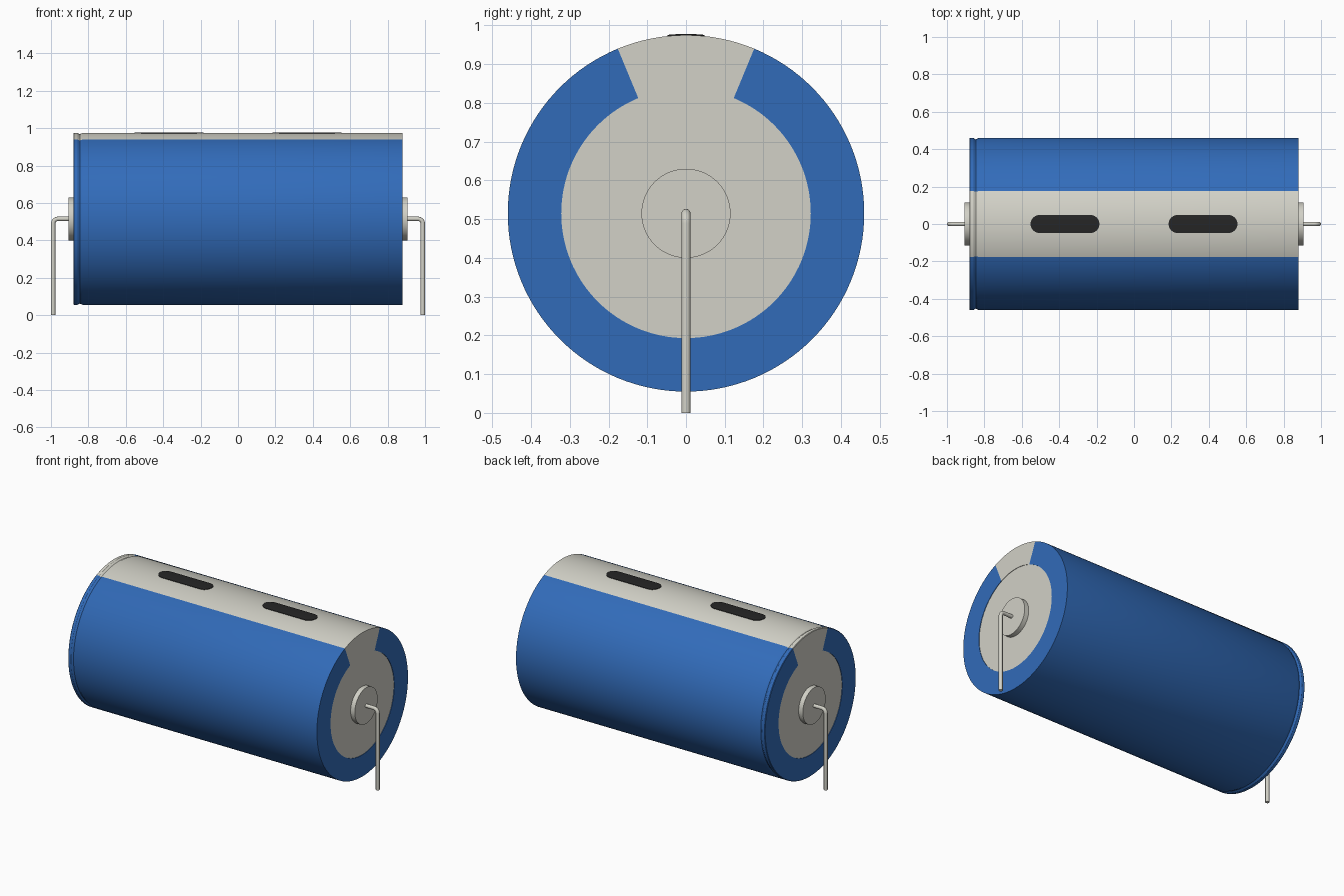
import bpy
import bmesh
from math import sin, cos, pi, atan2, radians, sqrt
from mathutils import Vector

AXIS_Z = 0.515
RADIUS = 0.46
HALF = 0.88
SEGMENTS = 128

cube = bpy.data.objects.get("Cube")
if cube:
    bpy.data.objects.remove(cube, do_unlink=True)


def make_material(name, colour):
    mat = bpy.data.materials.new(name)
    mat.use_nodes = True
    mat.diffuse_color = (*colour, 1)
    bsdf = next(n for n in mat.node_tree.nodes if n.type == "BSDF_PRINCIPLED")
    bsdf.inputs["Base Color"].default_value = (*colour, 1)
    return mat


blue = make_material("blue sleeve", (0.031, 0.147, 0.485))
grey = make_material("light metal grey", (0.644, 0.638, 0.571))
black = make_material("black marking", (0.019, 0.019, 0.019))


def finish(bm, name, materials):
    bmesh.ops.recalc_face_normals(bm, faces=bm.faces)
    mesh = bpy.data.meshes.new(name)
    bm.to_mesh(mesh)
    bm.free()
    for mat in materials:
        mesh.materials.append(mat)
    obj = bpy.data.objects.new(name, mesh)
    bpy.context.collection.objects.link(obj)
    bpy.ops.object.select_all(action="DESELECT")
    obj.select_set(True)
    bpy.context.view_layer.objects.active = obj
    bpy.ops.object.shade_smooth_by_angle(angle=radians(35))
    return obj


def lathe(name, profile, materials, segments):
    """Spin (x, radius) points about the body axis and cap both ends."""
    bm = bmesh.new()
    rings = []
    for x, r in profile:
        angles = [2 * pi * i / segments for i in range(segments)]
        rings.append([bm.verts.new((x, r * sin(a), AXIS_Z + r * cos(a))) for a in angles])
    for a, b in zip(rings, rings[1:]):
        for i in range(segments):
            j = (i + 1) % segments
            bm.faces.new((a[i], a[j], b[j], b[i]))
    bm.faces.new(rings[0])
    bm.faces.new(rings[-1])
    return finish(bm, name, materials)


# Sleeved can with a rolled groove near one end and slightly sunken end discs
disc = 0.322
can = lathe("capacitor_body", [
    (-HALF + 0.003, disc), (-HALF, disc), (-HALF, 0.457), (-HALF + 0.003, RADIUS),
    (-0.858, RADIUS), (-0.851, 0.455), (-0.846, 0.453), (-0.841, 0.455),
    (-0.83, RADIUS), (HALF, RADIUS), (HALF, disc), (HALF - 0.003, disc),
], [blue, grey], SEGMENTS)

# Grey stripe along the top, wrapping onto the ends, and grey end discs
for face in can.data.polygons:
    c = face.center
    angle = abs(atan2(c.y, c.z - AXIS_Z))
    if angle < pi / 8 or len(face.vertices) > 4:
        face.material_index = 1


# Rounded dark markings that follow the curve of the stripe
def marking(name, centre_x, length=0.368, width=0.096, rows=16):
    bm = bmesh.new()
    pairs = []
    half_w = width / 2
    for i in range(rows + 1):
        y = -half_w * cos(pi * i / rows)
        reach = length / 2 - half_w + sqrt(max(half_w ** 2 - y ** 2, 1e-8))
        z = AXIS_Z + sqrt((RADIUS + 0.003) ** 2 - y ** 2)
        pairs.append([bm.verts.new((centre_x + s * reach, y, z)) for s in (-1, 1)])
    for a, b in zip(pairs, pairs[1:]):
        bm.faces.new((a[0], a[1], b[1], b[0]))
    shell = bmesh.ops.extrude_face_region(bm, geom=bm.faces[:])
    low = [v for v in shell["geom"] if isinstance(v, bmesh.types.BMVert)]
    bmesh.ops.translate(bm, verts=low, vec=(0, 0, -0.006))
    finish(bm, name, [black])


# Bent wire lead: swept round section with a small elbow
def lead(name, side, wire=0.0117, bend=0.026, steps=8, sides=20):
    outer = 1 - wire
    path = [(Vector((HALF - 0.01, 0, AXIS_Z)), 0)]
    for i in range(steps + 1):
        t = pi / 2 * i / steps
        path.append((Vector((outer - bend + bend * sin(t), 0,
                             AXIS_Z - bend + bend * cos(t))), t))
    path.append((Vector((outer, 0, 0)), pi / 2))
    bm = bmesh.new()
    rings = []
    for p, t in path:
        normal = Vector((sin(t), 0, cos(t)))
        ring = []
        for k in range(sides):
            a = 2 * pi * k / sides
            q = p + wire * (cos(a) * normal + sin(a) * Vector((0, 1, 0)))
            ring.append(bm.verts.new((side * q.x, q.y, q.z)))
        rings.append(ring)
    for a, b in zip(rings, rings[1:]):
        for k in range(sides):
            j = (k + 1) % sides
            bm.faces.new((a[k], a[j], b[j], b[k]))
    bm.faces.new(rings[0])
    bm.faces.new(rings[-1])
    finish(bm, name, [grey])


for side, label in ((-1, "right"), (1, "left")):
    marking(label + "_stripe_marking", side * 0.369)
    lead(label + "_lead", side)
    lathe(label + "_end_boss",
          [(side * (HALF - 0.01), 0.115), (side * 0.907, 0.115)], [grey], 64)
